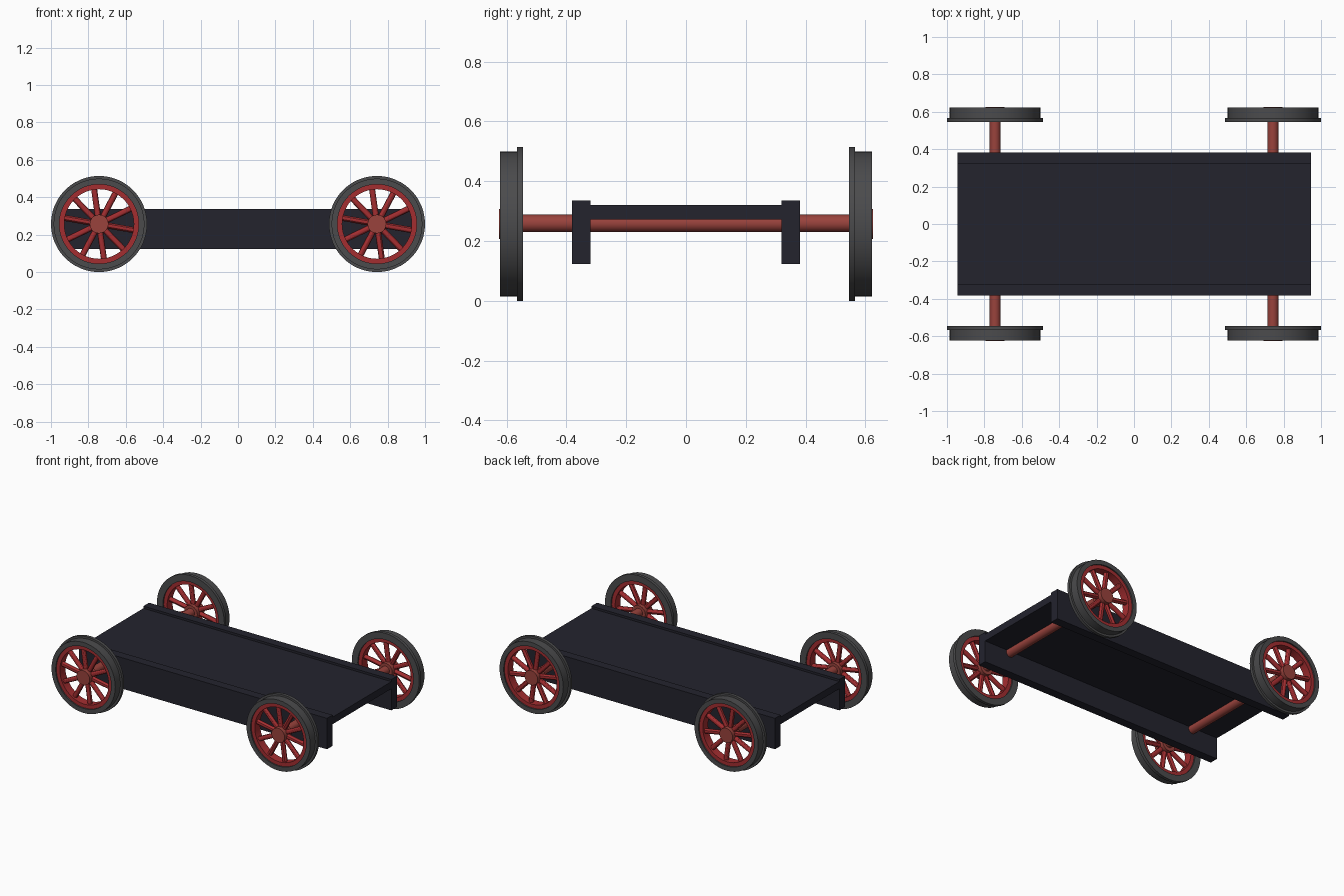
import bpy, bmesh, math
from mathutils import Matrix, Vector

if "Cube" in bpy.data.objects:
    bpy.data.objects.remove(bpy.data.objects["Cube"])


def material(name, rgb):
    m = bpy.data.materials.new(name)
    m.diffuse_color = (*rgb, 1)
    m.use_nodes = True
    m.node_tree.nodes["Principled BSDF"].inputs["Base Color"].default_value = m.diffuse_color
    return m


NAVY = material("dark navy", (0.017, 0.017, 0.027))
GREY = material("tyre grey", (0.07, 0.07, 0.073))
RED = material("wheel red", (0.37, 0.027, 0.03))
RUST = material("axle red", (0.32, 0.055, 0.045))

WHEEL_X, WHEEL_Z, SPOKES = 0.743, 0.257, 10


def finish(name, bm, mat, smooth=True):
    bmesh.ops.recalc_face_normals(bm, faces=bm.faces)
    me = bpy.data.meshes.new(name)
    bm.to_mesh(me)
    bm.free()
    me.materials.append(mat)
    ob = bpy.data.objects.new(name, me)
    bpy.context.collection.objects.link(ob)
    if smooth:
        bpy.ops.object.select_all(action='DESELECT')
        ob.select_set(True)
        bpy.context.view_layer.objects.active = ob
        bpy.ops.object.shade_smooth_by_angle(angle=math.radians(30))
    return ob


def box(name, lo, hi, mat):
    lo, hi = Vector(lo), Vector(hi)
    bm = bmesh.new()
    bmesh.ops.create_cube(bm, size=1, matrix=Matrix.Translation((lo + hi) / 2)
                          @ Matrix.Diagonal((*(hi - lo), 1)))
    return finish(name, bm, mat, False)


def cylinder(bm, a, b, r, sides):
    a, b = Vector(a), Vector(b)
    turn = (b - a).to_track_quat('Z', 'Y').to_matrix().to_4x4()
    bmesh.ops.create_cone(bm, cap_ends=True, segments=sides, radius1=r, radius2=r,
                          depth=(b - a).length,
                          matrix=Matrix.Translation((a + b) / 2) @ turn)


def ring(name, profile, centre, side, mat, sides=48):
    """Closed (radius, y) profile swept around the wheel's y axis."""
    bm = bmesh.new()
    rows = []
    for i in range(sides):
        a = math.tau * i / sides
        rows.append([bm.verts.new((centre[0] + r * math.cos(a), side * y,
                                   centre[1] + r * math.sin(a))) for r, y in profile])
    n = len(profile)
    for i in range(sides):
        p, q = rows[i], rows[(i + 1) % sides]
        for j in range(n):
            k = (j + 1) % n
            bm.faces.new((p[j], p[k], q[k], q[j]))
    return finish(name, bm, mat)


# Flat bed with a deep beam along each side
box("deck", (-0.945, -0.33, 0.272), (0.945, 0.33, 0.321), NAVY)
for side, label in ((-1, "front"), (1, "back")):
    ys = sorted((side * 0.32, side * 0.381))
    box(label + "_side_beam", (-0.945, ys[0], 0.123), (0.945, ys[1], 0.336), NAVY)

for x, end in ((-WHEEL_X, "left"), (WHEEL_X, "right")):
    # Axle
    bm = bmesh.new()
    cylinder(bm, (x, -0.58, WHEEL_Z + 0.002), (x, 0.58, WHEEL_Z + 0.002), 0.029, 24)
    finish(end + "_axle", bm, RUST)
    for side, label in ((-1, "front"), (1, "back")):
        tag = f"{label}_{end}_"
        c = (x, WHEEL_Z)
        # Tyre with an inner flange
        ring(tag + "tyre", [(0.212, 0.545), (0.257, 0.545), (0.257, 0.566),
                            (0.243, 0.566), (0.243, 0.622), (0.212, 0.622)], c, side, GREY)
        # Inner rim
        ring(tag + "rim", [(0.186, 0.555), (0.214, 0.555), (0.214, 0.613),
                           (0.186, 0.613)], c, side, RED)
        # Hub
        bm = bmesh.new()
        cylinder(bm, (x, side * 0.547, WHEEL_Z), (x, side * 0.625, WHEEL_Z), 0.05, 32)
        finish(tag + "hub", bm, RUST)
        # Spokes
        bm = bmesh.new()
        for i in range(SPOKES):
            a = math.radians(98) + math.tau * i / SPOKES
            d = Vector((math.cos(a), 0, math.sin(a)))
            o = Vector((x, side * 0.585, WHEEL_Z))
            cylinder(bm, o + d * 0.035, o + d * 0.195, 0.016, 12)
        finish(tag + "spokes", bm, RED)
